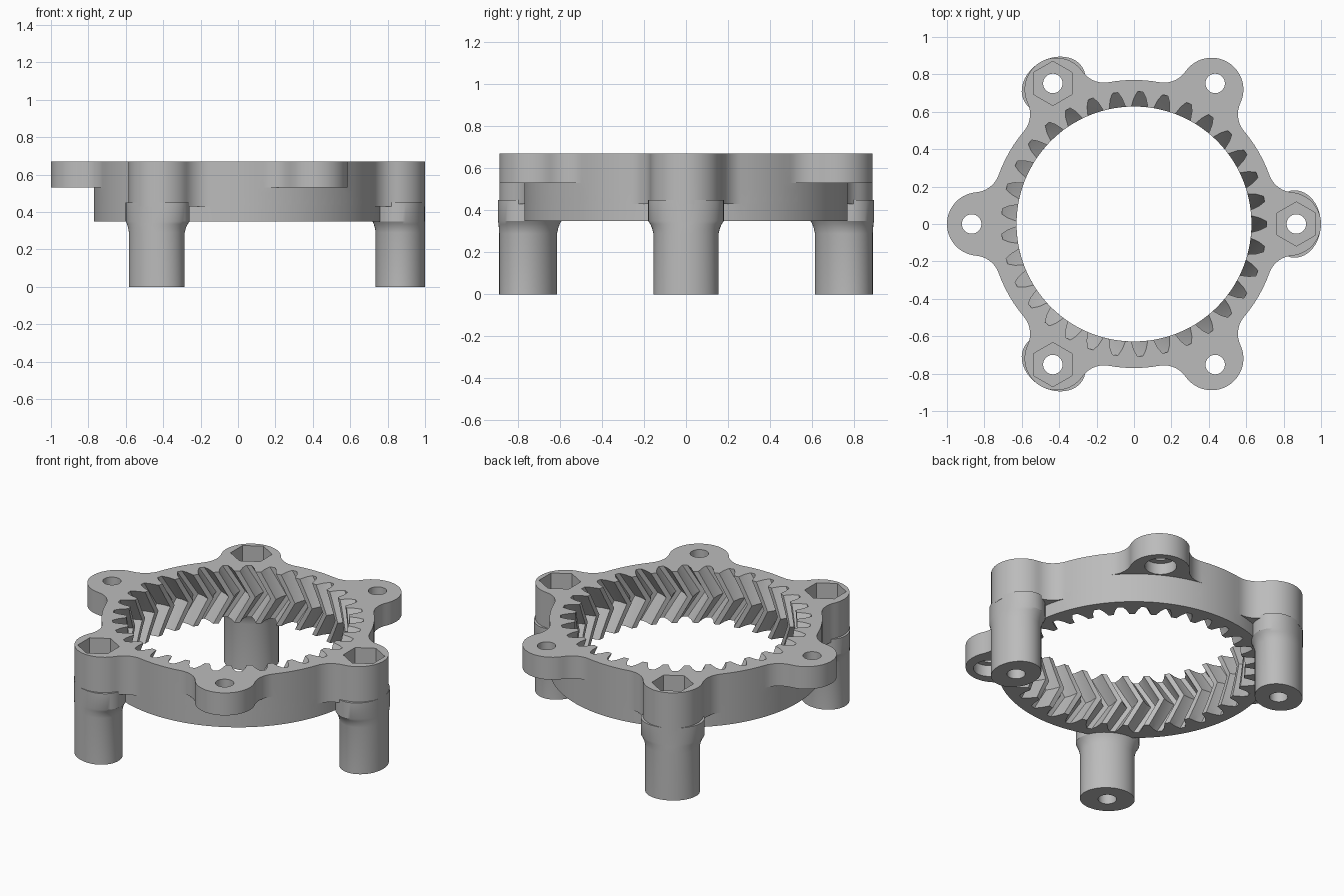
import bpy, bmesh
from math import sin, cos, pi, acos, atan2, radians, sqrt

cube = bpy.data.objects.get("Cube")
if cube:
    bpy.data.objects.remove(cube, do_unlink=True)

# Main dimensions
TOP, FLANGE, COLLAR, BASE = 0.67, 0.53, 0.43, 0.35
RING_R, LUG_C, LUG_R, FILLET = 0.77, 0.83, 0.17, 0.14
BOLT_C = 0.868
TEETH, TIP_R, ROOT_R = 33, 0.628, 0.708
LEGS = [0, 2, 4]
EARS = [1, 3, 5]

grey = bpy.data.materials.new("plain grey")
grey.use_nodes = True
grey.diffuse_color = (0.5, 0.5, 0.5, 1)
grey.node_tree.nodes["Principled BSDF"].inputs["Base Color"].default_value = (0.5, 0.5, 0.5, 1)


def lofts(name, solids, triangulate=False):
    """Object made of closed solids; each solid is a list of (z, outline) layers."""
    bm = bmesh.new()
    for layers in solids:
        rings = [[bm.verts.new((x, y, z)) for x, y in outline] for z, outline in layers]
        for low, high in zip(rings, rings[1:]):
            n = len(low)
            for i in range(n):
                j = (i + 1) % n
                bm.faces.new((low[i], low[j], high[j], high[i]))
        bm.faces.new(rings[0][::-1])
        bm.faces.new(rings[-1])
    if triangulate:
        bmesh.ops.triangulate(bm, faces=bm.faces[:])
    bmesh.ops.recalc_face_normals(bm, faces=bm.faces[:])
    mesh = bpy.data.meshes.new(name)
    bm.to_mesh(mesh)
    bm.free()
    mesh.materials.append(grey)
    obj = bpy.data.objects.new(name, mesh)
    bpy.context.collection.objects.link(obj)
    return obj


def combine(target, other, operation):
    """Apply a boolean and discard the helper."""
    mod = target.modifiers.new("combine", 'BOOLEAN')
    mod.operation, mod.solver, mod.object = operation, 'EXACT', other
    bpy.context.view_layer.objects.active = target
    bpy.ops.object.modifier_apply(modifier=mod.name)
    bpy.data.objects.remove(other, do_unlink=True)


def turn(points, a):
    return [(x * cos(a) - y * sin(a), x * sin(a) + y * cos(a)) for x, y in points]


def arc(cx, cy, r, a0, a1, n):
    return [(cx + r * cos(a0 + (a1 - a0) * i / n), cy + r * sin(a0 + (a1 - a0) * i / n))
            for i in range(n + 1)]


def ellipse(cx, rx, ry, n=48):
    return [(cx + rx * cos(2 * pi * i / n), ry * sin(2 * pi * i / n)) for i in range(n)]


def body_outline(lugs):
    """Ring outline with filleted lugs at the chosen sixths of the circle."""
    d, e = RING_R + FILLET, LUG_R + FILLET
    alpha = acos((d * d + LUG_C ** 2 - e * e) / (2 * d * LUG_C))
    fx, fy = d * cos(alpha), d * sin(alpha)
    beta = atan2(fy, fx - LUG_C)
    half = arc(LUG_C, 0, LUG_R, 0, beta, 14)
    half += arc(fx, fy, FILLET, beta + pi, alpha + pi, 9)[1:]
    lug = [(x, -y) for x, y in half[:0:-1]] + half
    plain = arc(0, 0, RING_R, -alpha, alpha, 10)
    link = arc(0, 0, RING_R, alpha, pi / 3 - alpha, 6)[1:-1]
    points = []
    for k in range(6):
        points += turn((lug if k in lugs else plain) + link, k * pi / 3)
    return points


def at_bolts(which, layers):
    """Repeat one set of layers at the chosen sixths of the circle."""
    return [[(z, turn(o, k * pi / 3)) for z, o in layers] for k in which]


# Body: flange with six lugs, deeper collar on three, plain ring below
body = lofts("ring_gear_housing", [[(FLANGE, body_outline(range(6))), (TOP, body_outline(range(6)))]])
collar = lofts("collar", [[(COLLAR, body_outline(LEGS)), (0.6, body_outline(LEGS))]])
combine(body, collar, 'UNION')
ring = lofts("base_ring", [[(BASE, body_outline([])), (0.5, body_outline([]))]])
combine(body, ring, 'UNION')

# Three legs, flaring where they meet the ring
leg = [(0, ellipse(BOLT_C, 0.132, 0.155))]
for z, t in ((0.29, 0), (0.315, 0.25), (0.335, 0.6), (BASE, 1), (0.45, 1)):
    leg.append((z, ellipse(BOLT_C - 0.009 * t, 0.132 + 0.008 * t, 0.155 + 0.025 * t)))
combine(body, lofts("legs", at_bolts(LEGS, leg)), 'UNION')

# Herringbone teeth
pitch = 2 * pi / TEETH
gap = [(-0.37, TIP_R), (-0.25, 0.675), (-0.11, ROOT_R),
       (0.11, ROOT_R), (0.25, 0.675), (0.37, TIP_R)]
gear = [(r * cos((k + u) * pitch), r * sin((k + u) * pitch)) for k in range(TEETH) for u, r in gap]
middle, reach = (TOP + BASE) / 2, (TOP - BASE) / 2
layers = []
for i in range(-4, 5):
    s = i / 4 * 1.06
    layers.append((middle + s * reach, turn(gear, -radians(8) * (1 - abs(s)))))
combine(body, lofts("tooth_cutter", [layers], True), 'DIFFERENCE')

# Bolt holes, hexagonal pockets over the legs, counterbores under the ears
hole = ellipse(BOLT_C, 0.052, 0.052, 32)
combine(body, lofts("bolt_cutter", at_bolts(range(6), [(-0.1, hole), (0.8, hole)])), 'DIFFERENCE')
hexagon = [(BOLT_C + 0.118 * cos(pi / 2 + i * pi / 3), 0.118 * sin(pi / 2 + i * pi / 3)) for i in range(6)]
combine(body, lofts("pocket_cutter", at_bolts(LEGS, [(0.45, hexagon), (0.8, hexagon)])), 'DIFFERENCE')
bore = ellipse(BOLT_C, 0.09, 0.09, 32)
combine(body, lofts("bore_cutter", at_bolts(EARS, [(0.4, bore), (0.6, bore)])), 'DIFFERENCE')

# Smooth curved walls, sharp edges kept
for o in bpy.context.selected_objects:
    o.select_set(False)
body.select_set(True)
bpy.context.view_layer.objects.active = body
bpy.ops.object.shade_smooth_by_angle(angle=radians(30))
